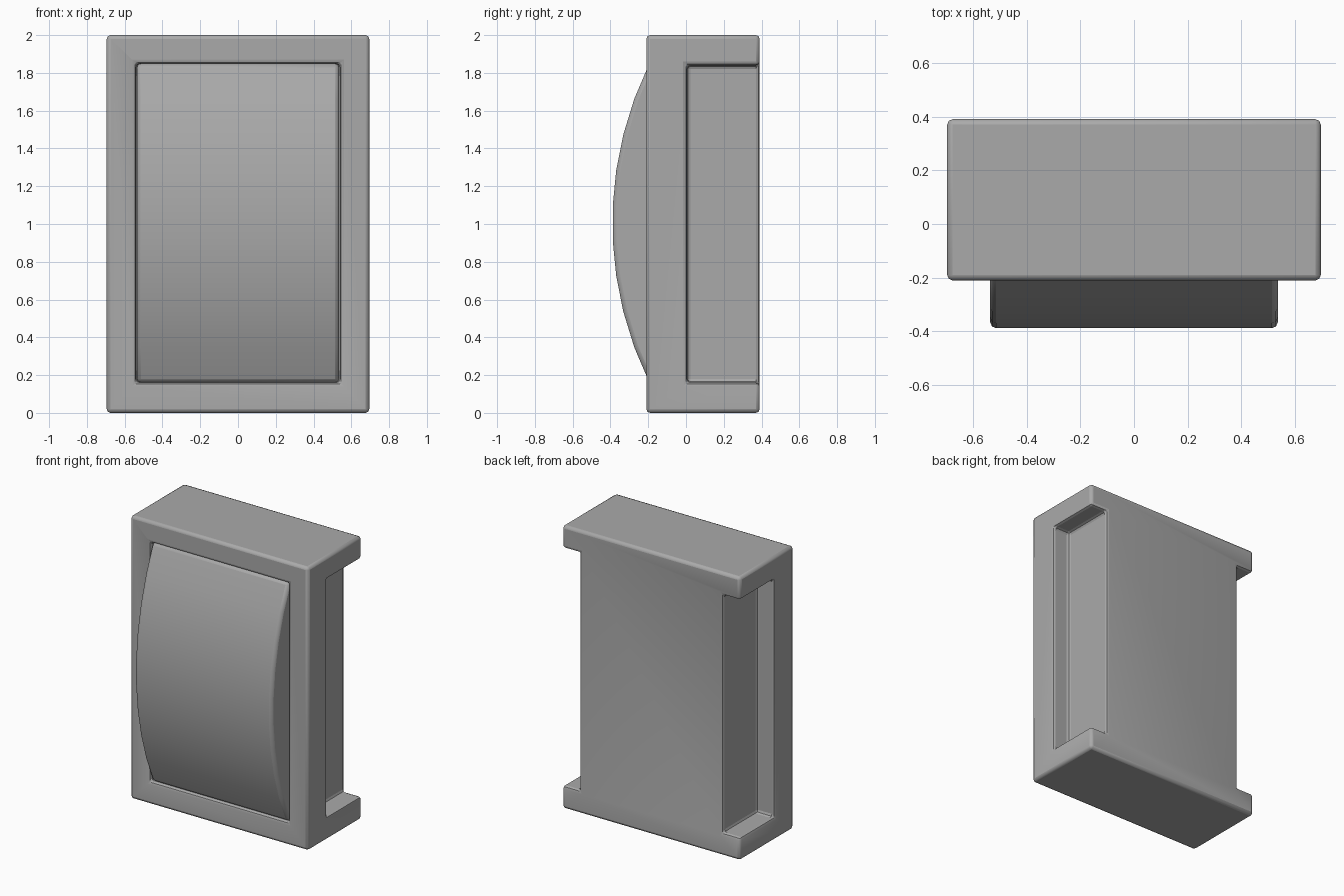
import bpy, math

# Remove the default cube
cube = bpy.data.objects.get("Cube")
if cube:
    bpy.data.objects.remove(cube, do_unlink=True)

# Single grey material
grey = bpy.data.materials.new("plain grey")
grey.use_nodes = True
colour = (0.4, 0.4, 0.4, 1)
grey.diffuse_color = colour
grey.node_tree.nodes["Principled BSDF"].inputs["Base Color"].default_value = colour


def box(name, low, high):
    """Box spanning two opposite corners."""
    centre = [(a + b) / 2 for a, b in zip(low, high)]
    bpy.ops.mesh.primitive_cube_add(size=1, location=centre)
    ob = bpy.context.object
    ob.name = name
    ob.scale = [b - a for a, b in zip(low, high)]
    bpy.ops.object.transform_apply(location=True, rotation=False, scale=True)
    ob.data.materials.append(grey)
    return ob


def bevel(ob, width, segments):
    mod = ob.modifiers.new("edge bevel", 'BEVEL')
    mod.width = width
    mod.segments = segments
    mod.limit_method = 'ANGLE'
    mod.angle_limit = math.radians(40)


def smooth(ob):
    bpy.ops.object.select_all(action='DESELECT')
    ob.select_set(True)
    bpy.context.view_layer.objects.active = ob
    bpy.ops.object.shade_smooth_by_angle(angle=math.radians(50))


# Housing block
housing = box("housing", (-0.695, -0.21, 0), (0.695, 0.39, 2))

# Cutters: front opening and the two open-backed side channels
cutters = [box("front_opening_cutter", (-0.54, -0.5, 0.16), (0.54, -0.16, 1.85))]
for side, name in ((1, "left"), (-1, "right")):
    xs = sorted((side * 0.56, side * 0.9))
    cutters.append(box(name + "_channel_cutter", (xs[0], 0.005, 0.16), (xs[1], 0.6, 1.84)))
for cutter in cutters:
    mod = housing.modifiers.new(cutter.name, 'BOOLEAN')
    mod.operation = 'DIFFERENCE'
    mod.solver = 'EXACT'
    mod.object = cutter
    cutter.hide_render = True
    cutter.hide_set(True)
bevel(housing, 0.02, 2)
smooth(housing)

# Bowed front panel, extruded across from an arc profile
RADIUS, HALF, MID, STEPS = 1.92, 0.845, 1.005, 9
profile = []
for i in range(STEPS + 1):
    dz = HALF * (2 * i / STEPS - 1)
    y = -0.39 + RADIUS - math.sqrt(RADIUS ** 2 - dz ** 2)
    profile.append((y, MID + dz))
profile += [(-0.14, MID + HALF), (-0.14, MID - HALF)]
n = len(profile)
verts = [(x, y, z) for x in (-0.535, 0.535) for y, z in profile]
faces = [(i, (i + 1) % n, n + (i + 1) % n, n + i) for i in range(n)]
faces += [tuple(reversed(range(n))), tuple(range(n, 2 * n))]
mesh = bpy.data.meshes.new("front_panel")
mesh.from_pydata(verts, [], faces)
panel = bpy.data.objects.new("front_panel", mesh)
bpy.context.collection.objects.link(panel)
mesh.materials.append(grey)

# Make the panel normals face outwards
bpy.ops.object.select_all(action='DESELECT')
panel.select_set(True)
bpy.context.view_layer.objects.active = panel
bpy.ops.object.mode_set(mode='EDIT')
bpy.ops.mesh.select_all(action='SELECT')
bpy.ops.mesh.normals_make_consistent(inside=False)
bpy.ops.object.mode_set(mode='OBJECT')
bevel(panel, 0.022, 2)
smooth(panel)
